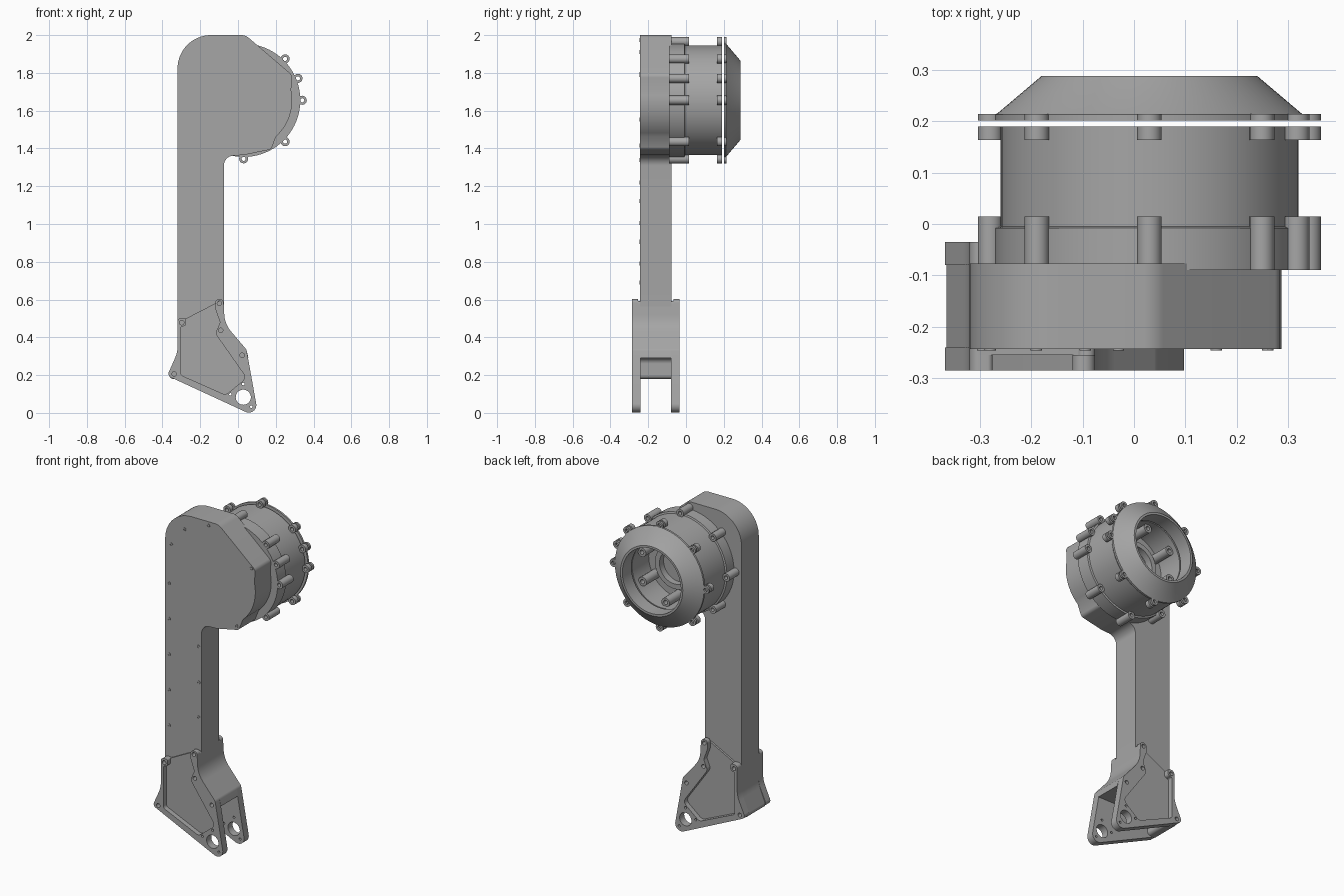
import bpy, bmesh
from math import cos, sin, pi, radians, tan
from mathutils import Vector

cube = bpy.data.objects.get("Cube")
if cube:
    bpy.data.objects.remove(cube)

grey = bpy.data.materials.new("machined_grey")
grey.use_nodes = True
GREY = (0.38, 0.38, 0.38, 1)
grey.diffuse_color = GREY
grey.node_tree.nodes["Principled BSDF"].inputs["Base Color"].default_value = GREY

CX, CZ = 0.03, 1.655          # hub axis


def finish(ob, angle=30):
    """Weld, fix normals, smooth and colour a mesh object."""
    bm = bmesh.new()
    bm.from_mesh(ob.data)
    bmesh.ops.remove_doubles(bm, verts=bm.verts, dist=0.0001)
    bmesh.ops.recalc_face_normals(bm, faces=bm.faces)
    bm.to_mesh(ob.data)
    bm.free()
    ob.data.materials.clear()
    ob.data.materials.append(grey)
    bpy.ops.object.select_all(action='DESELECT')
    ob.select_set(True)
    bpy.context.view_layer.objects.active = ob
    bpy.ops.object.shade_smooth_by_angle(angle=radians(angle))


def rounded(corners):
    """Polygon with each corner (x, z[, radius]) filleted."""
    out = []
    n = len(corners)
    for i, c in enumerate(corners):
        p = Vector(c[:2])
        r = c[2] if len(c) > 2 else 0
        a = Vector(corners[i - 1][:2]) - p
        b = Vector(corners[(i + 1) % n][:2]) - p
        ang = a.angle(b)
        if r == 0 or ang > 3.1:
            out.append(p)
            continue
        t = min(r / tan(ang / 2), 0.49 * b.length, 0.49 * a.length)
        r = t * tan(ang / 2)
        a.normalize()
        b.normalize()
        mid = p + (a + b).normalized() * (r / sin(ang / 2))
        u, v = p + a * t - mid, p + b * t - mid
        sweep = u.angle(v)
        steps = max(3, int(sweep / 0.1))
        for k in range(steps + 1):
            f = k / steps
            out.append(mid + (u * sin((1 - f) * sweep) + v * sin(f * sweep)) / sin(sweep))
    return out


def circle(x, z, r, n=24):
    return [Vector((x + r * cos(2 * pi * k / n), z + r * sin(2 * pi * k / n))) for k in range(n)]


def plate(name, loops, y0, y1):
    """Extrude outlines (later loops are holes) between two depths."""
    cu = bpy.data.curves.new(name, 'CURVE')
    cu.dimensions = '2D'
    cu.fill_mode = 'BOTH'
    cu.extrude = (y1 - y0) / 2
    for loop in loops:
        sp = cu.splines.new('POLY')
        sp.points.add(len(loop) - 1)
        for pt, co in zip(sp.points, loop):
            pt.co = (co.x, co.y, 0, 1)
        sp.use_cyclic_u = True
    ob = bpy.data.objects.new(name, cu)
    bpy.context.collection.objects.link(ob)
    ob.rotation_euler.x = pi / 2
    ob.location.y = (y0 + y1) / 2
    bpy.ops.object.select_all(action='DESELECT')
    ob.select_set(True)
    bpy.context.view_layer.objects.active = ob
    bpy.ops.object.convert(target='MESH')
    ob = bpy.context.view_layer.objects.active
    finish(ob)
    return ob


def lathe(name, profile, closed=False):
    """Spin (radius, y) points about the hub axis."""
    bm = bmesh.new()
    vs = [bm.verts.new((CX + r, y, CZ)) for r, y in profile]
    pairs = list(zip(vs, vs[1:])) + ([(vs[-1], vs[0])] if closed else [])
    edges = [bm.edges.new(p) for p in pairs]
    bmesh.ops.spin(bm, geom=vs + edges, cent=(CX, 0, CZ), axis=(0, 1, 0),
                   angle=2 * pi, steps=80)
    me = bpy.data.meshes.new(name)
    bm.to_mesh(me)
    bm.free()
    ob = bpy.data.objects.new(name, me)
    bpy.context.collection.objects.link(ob)
    finish(ob)


# Arm housing
rim_arc = [(CX + 0.257 * cos(radians(a)), CZ + 0.257 * sin(radians(a)))
           for a in range(12, -50, -6)]
arm = [(-0.32, 0.45), (-0.32, 2.0, 0.33), (0.04, 2.0, 0.06), (0.285, 1.79, 0.03)]
arm += rim_arc + [(0.175, 1.395, 0.025), (0.03, 1.365, 0.1), (-0.075, 1.36, 0.1), (-0.075, 0.45)]
plate("arm_housing", [rounded(arm)], -0.243, -0.077)

# Cover screws
screws = [(-0.295, 0.69 + 0.216 * k) for k in range(5)]
screws += [(-0.095, 0.79 + 0.215 * k) for k in range(3)]
screws += [(-0.28, 1.795), (-0.19, 1.91), (-0.03, 1.975), (0.26, 1.79), (0.16, 1.415)]
for x, z in screws:
    plate("cover_screw", [circle(x, z, 0.011), circle(x, z, 0.005)], -0.246, -0.24)

# Hub drum with open bore
lathe("hub_drum", [(0, -0.09), (0.3, -0.09), (0.3, -0.008), (0.29, -0.005), (0.29, 0.19),
                   (0.2, 0.19), (0.2, 0.03), (0, 0.03)])
lathe("bore_ring", [(0.1, 0.025), (0.1, 0.07), (0.13, 0.07), (0.13, 0.025)], True)
lathe("end_cap", [(0.3, 0.201), (0.3, 0.213), (0.295, 0.216), (0.21, 0.288),
                  (0.197, 0.288), (0.197, 0.201)], True)
for k in range(6):
    a = k * pi / 3 + 0.5
    x, z = CX + 0.177 * cos(a), CZ + 0.177 * sin(a)
    plate("bore_boss", [circle(x, z, 0.027), circle(x, z, 0.013)], 0.025, 0.16)

# Bolt lugs in three rows round the hub
for deg in [45 * k for k in range(8)] + [22]:
    x, z = CX + 0.31 * cos(radians(deg)), CZ + 0.31 * sin(radians(deg))
    for name, y0, y1 in [("hub_lug", -0.09, 0.015), ("drum_lug", 0.163, 0.19),
                         ("cap_lug", 0.201, 0.214)]:
        plate(name, [circle(x, z, 0.024), circle(x, z, 0.011)], y0, y1)

# Foot bracket: two cheeks with raised rims, joined by a core
left_side = [(-0.32, 0.503, 0.02), (-0.32, 0.32, 0.15)]
right_side = [(0.045, 0.335, 0.03), (-0.07, 0.47, 0.15), (-0.077, 0.602, 0.02),
              (-0.12, 0.602, 0.02)]
outer = left_side + [(-0.375, 0.197, 0.022), (0.11, -0.027, 0.04)] + right_side
pocket = [(-0.12, 0.55, 0.015), (-0.095, 0.48, 0.015), (-0.12, 0.42, 0.03),
          (0.045, 0.185, 0.03), (-0.065, 0.095, 0.03), (-0.303, 0.2, 0.02),
          (-0.303, 0.455, 0.01), (-0.275, 0.462, 0.015), (-0.275, 0.503, 0.01)]
small = [(-0.098, 0.58), (-0.092, 0.437), (-0.298, 0.478), (-0.338, 0.206), (0.022, 0.305)]
tiny = [(0.028, 0.153), (-0.04, 0.098), (0.07, 0.032)]
holes = [circle(x, z, 0.012) for x, z in small] + [circle(x, z, 0.007) for x, z in tiny]
holes.append(circle(0.028, 0.083, 0.04, 40))
panel = outer[:-1] + [(-0.12, 0.58), (-0.275, 0.5)]
for side, s in [("front", -1), ("back", 1)]:
    for part, shape, d0, d1 in [("rim", outer + pocket, 0.095, 0.125),
                                ("panel", panel, 0.08, 0.095)]:
        ys = sorted((-0.16 + s * d0, -0.16 + s * d1))
        plate(f"{side}_cheek_{part}", [rounded(shape)] + holes, *ys)

core = left_side + [(-0.375, 0.18, 0.022), (-0.3, 0.18, 0.02), (-0.3, 0.29, 0.03), (0.055, 0.29)]
core += right_side + [(-0.27, 0.5)]
plate("bracket_core", [rounded(core)], -0.2425, -0.0775)
